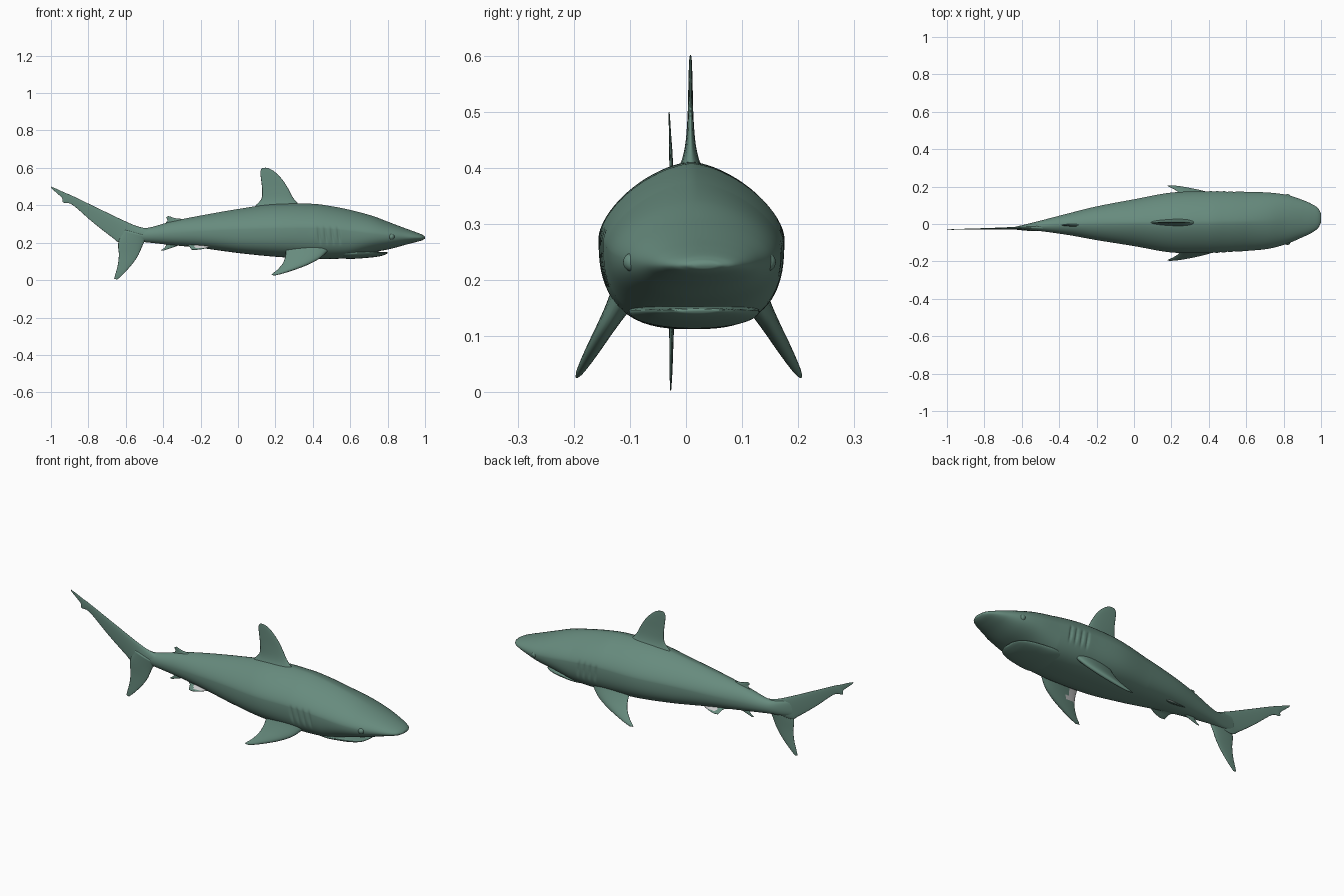
import bpy, bmesh, math
from mathutils import Vector

if "Cube" in bpy.data.objects:
    bpy.data.objects.remove(bpy.data.objects["Cube"])

skin = bpy.data.materials.new("grey green skin")
skin.diffuse_color = (0.135, 0.258, 0.207, 1)
skin.use_nodes = True
skin.node_tree.nodes["Principled BSDF"].inputs["Base Color"].default_value = skin.diffuse_color
pale = bpy.data.materials.new("pale grey")
pale.diffuse_color = (0.6, 0.6, 0.6, 1)
pale.use_nodes = True
pale.node_tree.nodes["Principled BSDF"].inputs["Base Color"].default_value = pale.diffuse_color


def sample(rows, t):
    """Smooth interpolation of rows of numbers keyed by their first value."""
    i = 0
    while i < len(rows) - 2 and t > rows[i + 1][0]:
        i += 1

    def slope(k, c):
        a, b = rows[max(k - 1, 0)], rows[min(k + 1, len(rows) - 1)]
        return (b[c] - a[c]) / (b[0] - a[0])
    p, q = rows[i], rows[i + 1]
    h = q[0] - p[0]
    s = (t - p[0]) / h
    out = []
    for c in range(1, len(p)):
        out.append((2*s**3 - 3*s*s + 1) * p[c] + (s**3 - 2*s*s + s) * h * slope(i, c)
                   + (3*s*s - 2*s**3) * q[c] + (s**3 - s*s) * h * slope(i + 1, c))
    return out


def skin_rings(name, rings):
    """Bridge closed rings of points into a capped smooth tube."""
    bm = bmesh.new()
    loops = [[bm.verts.new(p) for p in r] for r in rings]
    n = len(loops[0])
    for a, b in zip(loops, loops[1:]):
        for j in range(n):
            bm.faces.new((a[j], a[(j + 1) % n], b[(j + 1) % n], b[j]))
    bm.faces.new(loops[0])
    bm.faces.new(loops[-1])
    bmesh.ops.recalc_face_normals(bm, faces=bm.faces)
    for f in bm.faces:
        f.smooth = True
    me = bpy.data.meshes.new(name)
    bm.to_mesh(me)
    bm.free()
    me.materials.append(skin)
    ob = bpy.data.objects.new(name, me)
    bpy.context.collection.objects.link(ob)
    return ob


def paint_pale(ob, rule):
    """Give the pale colour to faces whose centre and normal meet a rule."""
    ob.data.materials.append(pale)
    for f in ob.data.polygons:
        if rule(f.center, f.normal):
            f.material_index = 1


def power(v, e):
    return math.copysign(abs(v) ** e, v)


def gill_depth(x, z):
    """Depth of the gill slits at a point on the flank."""
    if not 0.19 < z < 0.29:
        return 0
    fade = math.sin(math.pi * (z - 0.19) / 0.10)
    xs = x + 0.15 * (z - 0.23)
    return sum(0.008 * fade * math.exp(-((xs - g) / 0.006) ** 2)
               for g in (0.435, 0.47, 0.505, 0.54))


def hull(name, rows, steps, sides=72, ridge=0.0, box=0.0, gills=False):
    """Loft along x; rows hold x, centre y, half width, top, bottom, widest z."""
    rings = []
    for i in range(steps + 1):
        x = rows[0][0] + (rows[-1][0] - rows[0][0]) * i / steps
        cy, w, top, bot, mid = sample(rows, x)
        peak = min(1.0, max(0.0, (0.9 - x) / 0.3)) * min(1.0, max(0.0, (x + 0.5) / 0.5))
        ring = []
        for j in range(sides):
            a = 2 * math.pi * j / sides
            c, s = math.cos(a), math.sin(a)
            e = 1 + ridge * peak if s > 0 else 1 - box * peak
            z = mid + (top - mid if s > 0 else mid - bot) * power(s, e)
            y = w * power(c, e)
            if gills:
                y -= math.copysign(gill_depth(x, z), y)
            ring.append((x, cy + y, z))
        rings.append(ring)
    return skin_rings(name, rings)


def fin(name, rows, base, span, lean=0.0, steps=36, sides=24):
    """Rows hold lead x, lead v, trail x, trail v, thickness; v runs along span."""
    rows = [(k,) + r for k, r in enumerate(rows)]
    base, span = Vector(base), Vector(span).normalized()
    ax = Vector((1, lean, 0))
    side = ax.cross(span).normalized()
    rings = []
    for i in range(steps + 1):
        lx, lv, tx, tv, th = sample(rows, (len(rows) - 1) * i / steps)
        ring = []
        for j in range(sides):
            a = 2 * math.pi * j / sides
            f = 0.5 - 0.5 * math.cos(a)
            t = 0.5 * max(th, 0.001) * math.sin(a) * (1.25 - 0.6 * f)
            ring.append(base + ax * (lx + (tx - lx) * f) + span * (lv + (tv - lv) * f) + side * t)
        rings.append(ring)
    return skin_rings(name, rings)


# body from tail stalk to snout
hull("body", [
    (-.64, -.02, .004, .30, .225, .255), (-.58, -.016, .014, .29, .21, .245),
    (-.5, -.01, .028, .277, .203, .24), (-.35, -.001, .058, .315, .187, .25),
    (-.2, .004, .09, .345, .172, .26), (0, .007, .125, .38, .145, .27),
    (.2, .008, .16, .408, .125, .275), (.4, .01, .165, .408, .114, .277),
    (.5, .012, .163, .395, .113, .272), (.6, .014, .158, .375, .12, .262),
    (.72, .018, .15, .343, .148, .247), (.82, .025, .13, .305, .168, .236),
    (.9, .029, .1, .275, .19, .23), (.95, .03, .077, .257, .203, .228),
    (.985, .031, .052, .243, .213, .227), (1.0, .032, .024, .233, .222, .227)],
    320, ridge=.27, box=.27, gills=True)

# lower jaw, with a slit of mouth above it
hull("lower_jaw", [
    (.46, .013, .08, .17, .13, .15), (.58, .014, .115, .165, .114, .145),
    (.68, .016, .108, .157, .118, .145), (.75, .017, .09, .152, .126, .146),
    (.785, .018, .067, .15, .135, .146), (.8, .018, .035, .149, .142, .146)], 60, 48)

# fins on the back
fin("dorsal_fin", [
    (.36, .37, .07, .37, .08), (.325, .405, .095, .40, .04), (.295, .44, .125, .435, .02),
    (.268, .49, .129, .485, .011), (.235, .54, .123, .54, .008), (.195, .58, .119, .575, .006),
    (.165, .597, .125, .594, .004), (.148, .601, .133, .6, .002)], (0, .008, 0), (0, 0, 1))
fin("second_dorsal_fin", [
    (-.24, .31, -.41, .285, .035), (-.285, .325, -.385, .308, .014), (-.335, .331, -.377, .322, .008),
    (-.36, .339, -.384, .332, .005), (-.372, .342, -.382, .338, .002)], (0, -.006, 0), (0, 0, 1))

# tail fin lobes
fin("tail_upper_lobe", [
    (-.46, .27, -.50, .21, .04), (-.535, .287, -.625, .2, .024), (-.61, .318, -.675, .23, .014),
    (-.75, .385, -.775, .308, .008), (-.855, .436, -.885, .402, .006),
    (-.90, .457, -.935, .415, .005), (-.925, .467, -.94, .438, .004),
    (-.97, .488, -.965, .462, .003), (-1.0, .5, -.995, .488, .002)],
    (0, -.008, 0), (0, 0, 1), lean=.022, steps=60)
fin("tail_lower_lobe", [
    (-.485, .235, -.61, .27, .028), (-.51, .185, -.64, .20, .018), (-.535, .13, -.637, .135, .01),
    (-.57, .08, -.643, .08, .007), (-.612, .034, -.655, .034, .005), (-.645, .003, -.662, .007, .002)],
    (0, -.013, 0), (0, 0, 1), lean=.022)

# paired fins, mirrored across the body
for side, s in (("left", 1), ("right", -1)):
    pectoral = fin(side + "_pectoral_fin", [
        (.51, 0, .25, 0, .06), (.475, .045, .255, .045, .042), (.43, .09, .25, .085, .032),
        (.365, .128, .237, .12, .026), (.29, .16, .211, .155, .019), (.235, .18, .186, .178, .012),
        (.2, .19, .178, .188, .004)], (0, .005 + s * .105, .19), (0, s * .5, -.86))
    # pale patch on the inner rear of the fin root
    paint_pale(pectoral, lambda c, n: c.x < .31 and c.z > .10 and n.y * s < 0)
    pelvic = fin(side + "_pelvic_fin", [
        (-.1, 0, -.30, 0, .03), (-.14, .022, -.265, .015, .014), (-.185, .042, -.255, .035, .008),
        (-.225, .052, -.25, .05, .003)], (0, .003 + s * .035, .193), (0, s * .8, -.6))
    # pale upper root
    paint_pale(pelvic, lambda c, n: -.23 < c.x < -.13 and c.z > .172 and n.z > 0)
    # eye
    bpy.ops.mesh.primitive_uv_sphere_add(segments=24, ring_count=16, radius=.017,
                                         location=(.82, .024 + s * .119, .232))
    eye = bpy.context.object
    eye.name = side + "_eye"
    eye.data.materials.append(skin)
    bpy.ops.object.shade_smooth()

# fin under the tail stalk
fin("anal_fin", [
    (-.27, .21, -.40, .215, .035), (-.32, .185, -.385, .19, .014), (-.37, .167, -.395, .172, .007),
    (-.4, .157, -.413, .16, .002)], (0, -.005, 0), (0, 0, 1))
